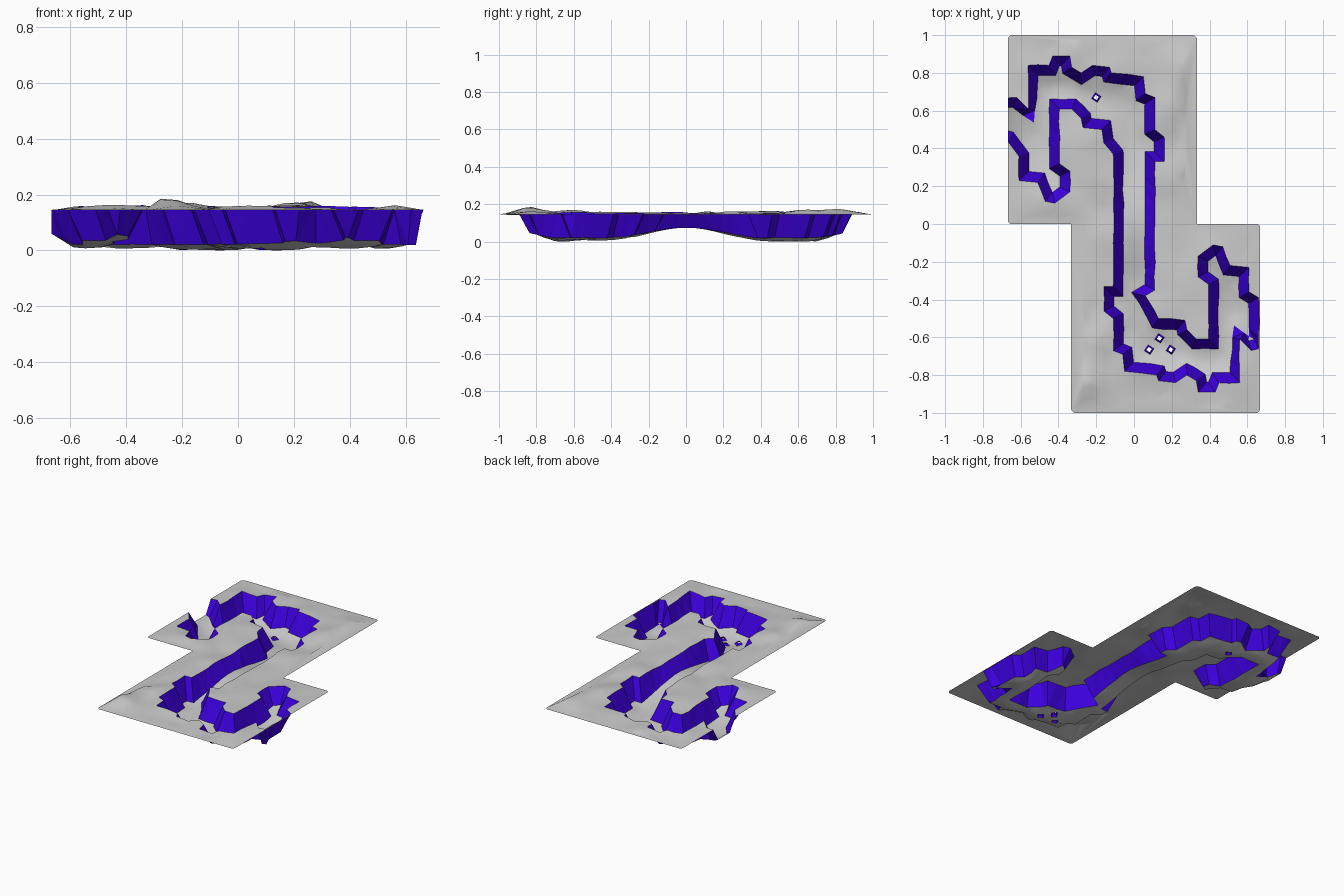
import bpy, random
from math import exp
from mathutils import Vector, noise
from mathutils.geometry import delaunay_2d_cdt

if "Cube" in bpy.data.objects:
    bpy.data.objects.remove(bpy.data.objects["Cube"])

random.seed(4)
blue = bpy.data.materials.new("bank_blue")
blue.diffuse_color = (0.05, 0.0, 0.8, 1)
blue.use_nodes = True
blue.node_tree.nodes["Principled BSDF"].inputs["Base Color"].default_value = blue.diffuse_color


def rot(pts):
    return [(-x, -y) for x, y in pts]


# river outline (top of the bank), upper tile; the lower tile is the same turned 180 degrees
outer = [(-.62, .67), (-.56, .61), (-.56, .84), (-.45, .84), (-.43, .89), (-.34, .89), (-.33, .83),
         (-.28, .80), (-.22, .84), (-.13, .83), (-.12, .80), (.05, .78), (.06, .69), (.11, .67),
         (.11, .50), (.16, .46), (.16, .33), (.11, .33), (.11, .10)]
inner = [(-.27, .51), (-.28, .56), (-.33, .61), (-.395, .61), (-.395, .32), (-.34, .28),
         (-.34, .17), (-.42, .11), (-.47, .12), (-.51, .22), (-.61, .23), (-.61, .36)]
bend_low = [(.11, -.35), (.06, -.38), (.11, -.46), (.13, -.50)]
bend_up = [(-.11, .37), (-.16, .43), (-.17, .50)]
bank_top = ([(-.75, .67)] + outer + bend_low + rot(inner) + [(.66, -.39), (.66, -.66)]
            + rot(outer) + bend_up + inner + [(-.67, .44), (-.75, .46)])


def subdivide(pts, step):
    out = []
    for a, b in zip(pts, pts[1:] + pts[:1]):
        a, b = Vector(a), Vector(b)
        n = max(1, round((b - a).length / step))
        for i in range(n):
            j = .004 if i else 0
            p = a.lerp(b, i / n)
            out.append(p + Vector((random.uniform(-j, j), random.uniform(-j, j))))
    return out


def inset(pts, d):
    pts = [Vector(p) for p in pts]
    area = sum(a.x * b.y - b.x * a.y for a, b in zip(pts, pts[1:] + pts[:1]))
    s = 1 if area > 0 else -1
    out = []
    for i, p in enumerate(pts):
        e1 = (p - pts[i - 1]).normalized()
        e2 = (pts[(i + 1) % len(pts)] - p).normalized()
        n1, n2 = Vector((-e1.y, e1.x)) * s, Vector((-e2.y, e2.x)) * s
        m = (n1 + n2).normalized()
        out.append(p + m * d * min(1.5, 1 / max(.1, m.dot(n1))))
    return out


def inside(p, poly):
    hit = False
    for a, b in zip(poly, poly[1:] + poly[:1]):
        if (a[1] > p[1]) != (b[1] > p[1]) and p[0] < a[0] + (p[1] - a[1]) * (b[0] - a[0]) / (b[1] - a[1]):
            hit = not hit
    return hit


def dist(p, poly):
    best = 9
    for a, b in zip(poly, poly[1:] + poly[:1]):
        ab = b - a
        t = max(0, min(1, (p - a).dot(ab) / ab.length_squared))
        best = min(best, (p - a - ab * t).length)
    return best


top = subdivide(bank_top, .07)
low = subdivide([tuple(p) for p in inset(bank_top, .053)], .07)

# two offset square tiles with clipped corners
half = [(-.333, 0), (-.655, 0), (-.667, .012), (-.667, .985), (-.652, 1), (.318, 1), (.333, .985), (.333, .012), (.333, 0)]
tile = [Vector(p) for p in half + rot(half)[1:-1]]
tile = [p for i, p in enumerate(tile) if (p - tile[i - 1]).length > .001]

# small open gaps in the bed, each with a blue rim
gaps = [Vector(p) for p in [(-.2, .67), (.08, -.665), (.195, -.665), (.135, -.605)]]
R_OUT, R_IN = .026, .014


def diamond(c, r):
    return [c + Vector(v) * r for v in [(1, .2), (-.2, 1), (-1, -.2), (.2, -1)]]


pts, edges = [], []
loops = [top, low, tile] + [diamond(g, r) for g in gaps for r in (R_OUT, R_IN)]
for lp in loops:
    n0 = len(pts)
    pts += lp
    edges += [(n0 + i, n0 + (i + 1) % len(lp)) for i in range(len(lp))]

# jittered fill points on the plateau and the bed
for i in range(-12, 13):
    for j in range(-18, 19):
        p = Vector((i * .054 + random.uniform(-.008, .008), j * .0545 + random.uniform(-.008, .008)))
        if not inside(p, tile) or dist(p, tile) < .02 or (inside(p, top) and not inside(p, low)):
            continue
        if min(dist(p, top), dist(p, low)) > .016 and all((p - g).length > .036 for g in gaps):
            pts.append(p)

verts, _, faces, *_ = delaunay_2d_cdt(pts, edges, [], 0, 1e-5)


def bed_z(p):
    t = min(1, abs(p.y) / .42)
    s = t * t * (3 - 2 * t)
    z = .076 - .054 * s - .02 * s * min(1, dist(p, low) / .07)
    z += .2 * max(0, abs(p.y) - .72) + .5 * max(0, -p.x - .59)
    return max(0, z + .004 * s * noise.noise((p.x * 9, p.y * 9, 3)))


def land_z(p):
    m = min(1, dist(p, tile) / .12)
    z = .146 + m * (.008 + .018 * noise.noise((p.x * 6, p.y * 6, 1)))
    for cx, cy, h in [(-.27, -.83, .035), (.27, .8, .022), (.17, .62, .018), (-.17, -.6, .018), (-.36, .9, .012)]:
        z += h * exp(-((p.x - cx) ** 2 + (p.y - cy) ** 2) / .006) * min(1, m * 2)
    return max(.142, z)


# sort triangles into land, bed and bank
groups = {"land_plateau": [], "river_bed": [], "river_bank": []}
for f in faces:
    c = (verts[f[0]] + verts[f[1]] + verts[f[2]]) / 3
    if not inside(c, tile) or any(inside(c, diamond(g, R_IN)) for g in gaps):
        continue
    if any(inside(c, diamond(g, R_OUT)) for g in gaps):
        groups["river_bank"].append(f)
    elif inside(c, low) and inside(c, top):
        groups["river_bed"].append(f)
    elif inside(c, top):
        groups["river_bank"].append(f)
    else:
        groups["land_plateau"].append(f)

bed_ids = {i for f in groups["river_bed"] for i in f}
land_ids = {i for f in groups["land_plateau"] for i in f}
co = []
for i, p in enumerate(verts):
    near = min((p - g).length for g in gaps)
    if near < .04:
        z = bed_z(p) + (.014 if near < .02 else 0)
    elif i in bed_ids and i not in land_ids:
        z = bed_z(p)
    elif i in land_ids or dist(p, top) < dist(p, low):
        z = land_z(p)
    else:
        z = bed_z(p)
    co.append((p.x, p.y, z))
zmin = min(co[i][2] for i in bed_ids)

for name, fs in groups.items():
    ids = sorted({i for f in fs for i in f})
    remap = {v: k for k, v in enumerate(ids)}
    me = bpy.data.meshes.new(name)
    me.from_pydata([(co[i][0], co[i][1], co[i][2] - zmin) for i in ids], [],
                   [[remap[i] for i in f] for f in fs])
    ob = bpy.data.objects.new(name, me)
    bpy.context.collection.objects.link(ob)
    if name == "river_bank":
        me.materials.append(blue)
    else:
        me.polygons.foreach_set("use_smooth", [True] * len(me.polygons))
